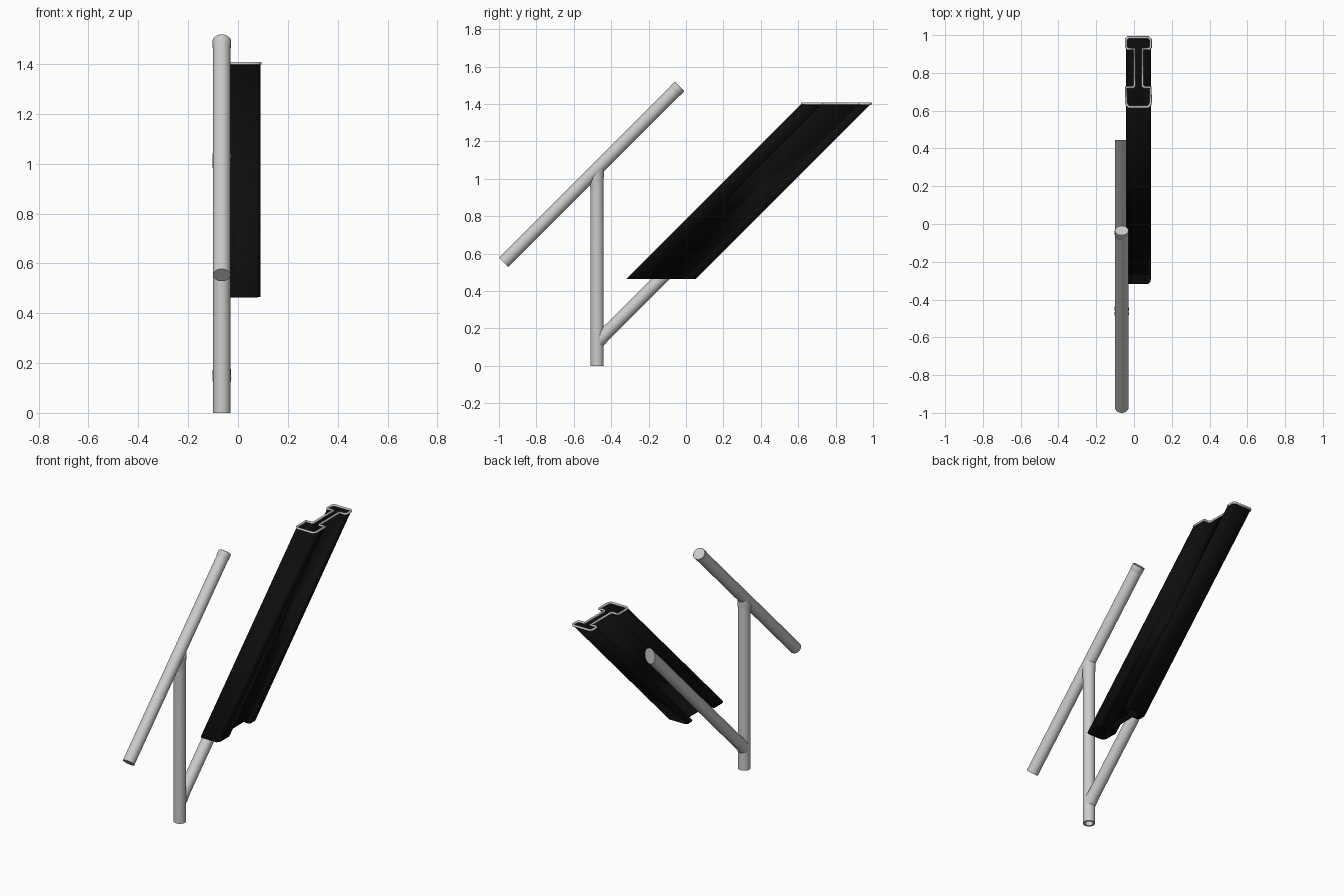
import bpy, bmesh, math
from mathutils import Vector

if "Cube" in bpy.data.objects:
    bpy.data.objects.remove(bpy.data.objects["Cube"])

PX, R = -0.065, 0.035          # pipe centre line in x, pipe radius
D = math.sqrt(0.5)
ACROSS = Vector((0, -D, D))    # square cut of a 45 degree pipe
VERT = Vector((0, 0, 2 * D))   # vertical cut of a 45 degree pipe
FLAT = Vector((0, 1, 0))       # square cut of an upright pipe
SLOPED = Vector((0, 1, 1))     # 45 degree cut of an upright pipe


def finish(name, bm, smooth=True):
    bmesh.ops.recalc_face_normals(bm, faces=bm.faces)
    me = bpy.data.meshes.new(name)
    bm.to_mesh(me)
    bm.free()
    ob = bpy.data.objects.new(name, me)
    bpy.context.collection.objects.link(ob)
    bpy.ops.object.select_all(action='DESELECT')
    ob.select_set(True)
    bpy.context.view_layer.objects.active = ob
    if smooth:
        bpy.ops.object.shade_smooth_by_angle(angle=math.radians(35))
    return ob


def loft(name, rings, n=32):
    """Pipe through rings given as (y, z, cut vector, radius), closed at both ends."""
    bm = bmesh.new()
    loops = []
    for y, z, v, r in rings:
        c = Vector((PX, y, z))
        loops.append([bm.verts.new(c + Vector((r * math.cos(a), 0, 0)) + v * r * math.sin(a))
                      for a in (2 * math.pi * i / n for i in range(n))])
    for a, b in zip(loops, loops[1:]):
        for i in range(n):
            j = (i + 1) % n
            bm.faces.new((a[i], a[j], b[j], b[i]))
    bm.faces.new(loops[0])
    bm.faces.new(loops[-1])
    return finish(name, bm)


# Upright post with a recessed hole in its foot and a sloped top
loft("post", [(-0.475, 0.03, FLAT, 0.024), (-0.475, 0, FLAT, 0.024), (-0.475, 0, FLAT, R),
              (-0.475, 1.02, SLOPED, R)])
loft("post_top_weld", [(-0.475, 0.97, SLOPED, R), (-0.475, 0.99, SLOPED, R + 0.002),
                       (-0.475, 1.03, SLOPED, R + 0.003)])

# Upper sloping pipe with end cap
loft("upper_pipe", [(-0.975, 0.553, ACROSS, R), (-0.05, 1.478, ACROSS, R)])
loft("upper_pipe_cap", [(-0.06, 1.468, ACROSS, R), (-0.057, 1.471, ACROSS, R + 0.002),
                        (-0.036, 1.492, ACROSS, R + 0.002), (-0.034, 1.494, ACROSS, R)])

# Lower sloping brace, cut vertically at both ends
loft("lower_brace", [(-0.46, 0.14, VERT, R), (0.445, 1.045, VERT, R)])
loft("lower_brace_weld", [(-0.46, 0.14, VERT, R + 0.003), (-0.437, 0.163, VERT, R + 0.002),
                          (-0.42, 0.18, VERT, R)])

# Beam cross-section at the top: two flanges joined by a narrow web
outline = [(0.003, 0.927), (-0.034, 0.927), (-0.042, 0.936), (-0.042, 0.976), (-0.031, 0.988),
           (0.077, 0.988), (0.088, 0.976), (0.088, 0.936), (0.080, 0.927), (0.045, 0.927),
           (0.045, 0.732), (0.053, 0.724), (0.088, 0.724), (0.088, 0.646), (0.085, 0.630),
           (0.074, 0.620), (-0.028, 0.620), (-0.038, 0.630), (-0.042, 0.646), (-0.042, 0.724),
           (-0.005, 0.724), (0.003, 0.732)]
TOP, BOTTOM = 1.402, 0.465

# Hollow black beam, sheared at 45 degrees
bm = bmesh.new()
upper = [bm.verts.new((x, y, TOP)) for x, y in outline]
lower = [bm.verts.new((x, y - (TOP - BOTTOM), BOTTOM)) for x, y in outline]
for i in range(len(outline)):
    j = (i + 1) % len(outline)
    bm.faces.new((upper[i], upper[j], lower[j], lower[i]))
beam = finish("beam", bm)
wall = beam.modifiers.new("wall", 'SOLIDIFY')
wall.thickness = 0.003
wall.offset = 0
black = bpy.data.materials.new("black")
black.diffuse_color = (0.004, 0.004, 0.004, 1)
black.use_nodes = True
black.node_tree.nodes["Principled BSDF"].inputs["Base Color"].default_value = black.diffuse_color
beam.data.materials.append(black)

# Round rim along the top edge of the beam
cu = bpy.data.curves.new("beam_rim", 'CURVE')
cu.dimensions = '3D'
cu.bevel_depth = 0.007
cu.bevel_resolution = 3
sp = cu.splines.new('POLY')
sp.points.add(len(outline) - 1)
for p, (x, y) in zip(sp.points, outline):
    p.co = (x, y, TOP, 1)
sp.use_cyclic_u = True
rim = bpy.data.objects.new("beam_rim", cu)
bpy.context.collection.objects.link(rim)
bpy.ops.object.select_all(action='DESELECT')
rim.select_set(True)
bpy.context.view_layer.objects.active = rim
bpy.ops.object.convert(target='MESH')
bpy.ops.object.shade_smooth_by_angle(angle=math.radians(50))
